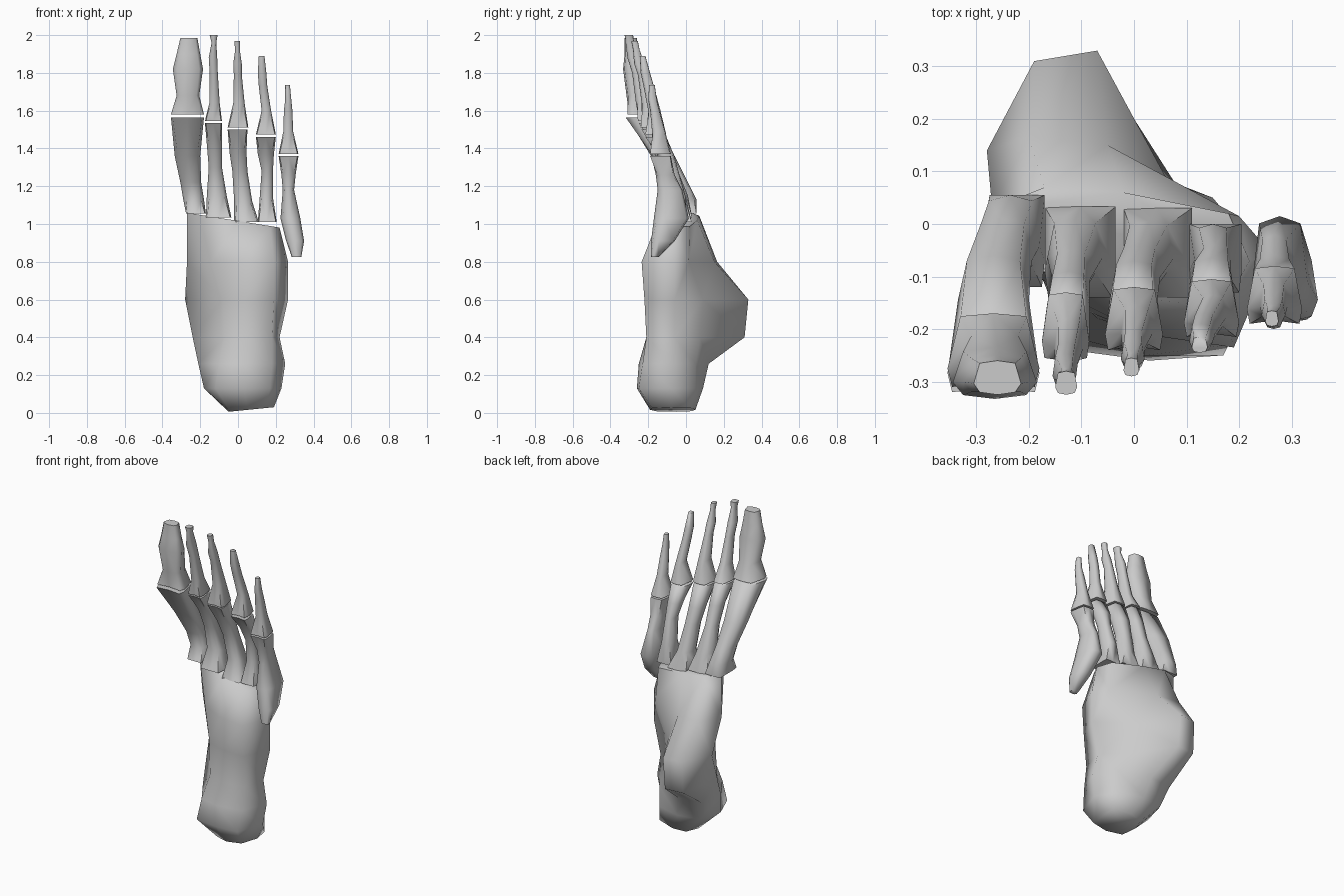
import bpy, bmesh, math


def loft(name, rings):
    """Skin a stack of equal-sized rings and cap both ends."""
    n = len(rings[0])
    bm = bmesh.new()
    grid = [[bm.verts.new(p) for p in ring] for ring in rings]
    sides = []
    for lo, hi in zip(grid, grid[1:]):
        for i in range(n):
            j = (i + 1) % n
            sides.append(bm.faces.new((lo[i], lo[j], hi[j], hi[i])))
    bm.faces.new(grid[0][::-1])
    bm.faces.new(grid[-1])
    bmesh.ops.triangulate(bm, faces=sides, quad_method='SHORT_EDGE')
    me = bpy.data.meshes.new(name)
    bm.to_mesh(me)
    bm.free()
    ob = bpy.data.objects.new(name, me)
    bpy.context.collection.objects.link(ob)
    bpy.ops.object.select_all(action='DESELECT')
    ob.select_set(True)
    bpy.context.view_layer.objects.active = ob
    bpy.ops.object.shade_smooth_by_angle(angle=math.radians(75))
    return ob


ROUND = [(-.75, -.85), (0, -1), (.75, -.85), (1, -.35), (.75, .85),
         (0, 1), (-.75, .85), (-1, -.35)]
JOINT = [(-.9, -1), (0, -.88), (.9, -1), (1, -.5), (.72, .92),
         (0, 1), (-.72, .92), (-1, -.5)]
BOXY = [(-.9, -1), (0, -1), (.9, -1), (1, -.4), (1, 1),
        (0, 1), (-1, 1), (-1, -.4)]


def bone(name, sections, first=JOINT, last=ROUND):
    """Sections: z, x left, x right, y front, y back; each a faceted ring."""
    rings = []
    for k, (z, x0, x1, y0, y1) in enumerate(sections):
        cx, cy, hx, hy = (x0 + x1) / 2, (y0 + y1) / 2, (x1 - x0) / 2, (y1 - y0) / 2
        shape = first if k == 0 else last if k == len(sections) - 1 else ROUND
        rings.append([(cx + u * hx, cy + v * hy, z) for u, v in shape])
    loft(name, rings)


# heel, ankle and midfoot block: height, tilt, outline
block = [
    (.015, .1, [(-.04, -.15), (.05, -.19), (.15, -.18), (.19, -.08),
                (.17, .02), (.06, .05), (-.02, .03), (-.05, -.05)]),
    (.13, 0, [(-.12, -.24), (.03, -.26), (.17, -.25), (.23, -.08),
              (.15, .05), (0, .09), (-.14, .06), (-.18, -.09)]),
    (.26, 0, [(-.10, -.22), (.02, -.25), (.18, -.23), (.25, -.07),
              (.15, .05), (-.03, .12), (-.18, .10), (-.21, -.05)]),
    (.40, 0, [(-.07, -.18), (.03, -.21), (.18, -.21), (.22, -.06),
              (.08, .075), (-.07, .31), (-.19, .30), (-.24, .03)]),
    (.60, 0, [(-.08, -.17), (.03, -.21), (.19, -.22), (.265, -.06),
              (.06, .09), (-.07, .33), (-.19, .31), (-.28, .14)]),
    (.80, 0, [(-.14, -.13), (.02, -.21), (.19, -.235), (.265, -.06),
              (.20, .015), (-.05, .15), (-.20, .165), (-.27, .03)]),
    (1.01, -.16, [(-.21, -.08), (0, -.14), (.17, -.16), (.22, -.07),
                  (.18, .02), (-.02, .06), (-.17, .07), (-.27, .03)]),
]
loft("heel_and_midfoot",
     [[(x, y, z + t * (x - .04)) for x, y in pts] for z, t, pts in block])

# long foot bones, inner to outer
bone("long_bone_1", [(1.055, -.275, -.17, -.12, .055), (1.13, -.29, -.18, -.09, .055),
                     (1.22, -.305, -.195, -.11, .01), (1.36, -.335, -.2, -.185, -.06),
                     (1.565, -.355, -.18, -.32, -.175)], BOXY, JOINT)
bone("long_bone_2", [(1.035, -.17, -.035, -.14, .033), (1.15, -.165, -.06, -.10, .01),
                     (1.3, -.155, -.085, -.135, -.05), (1.42, -.165, -.085, -.18, -.09),
                     (1.535, -.175, -.085, -.25, -.135)], BOXY, JOINT)
bone("long_bone_3", [(1.01, -.02, .11, -.14, .03), (1.12, -.02, .075, -.10, .005),
                     (1.28, -.03, .05, -.13, -.04), (1.38, -.045, .045, -.17, -.07),
                     (1.5, -.055, .05, -.235, -.12)], BOXY, JOINT)
bone("long_bone_4", [(1.01, .105, .205, -.13, 0), (1.14, .115, .185, -.10, 0),
                     (1.28, .125, .185, -.12, -.04), (1.37, .105, .19, -.155, -.065),
                     (1.46, .095, .2, -.215, -.11)], BOXY, JOINT)
bone("long_bone_5", [(.825, .285, .335, -.185, -.145), (.91, .255, .35, -.185, -.06),
                     (1.03, .225, .33, -.17, .015), (1.18, .237, .297, -.15, -.02),
                     (1.26, .23, .305, -.16, -.06), (1.36, .215, .32, -.19, -.08)],
     ROUND, JOINT)

# toes, inner to outer
bone("toe_1", [(1.58, -.355, -.18, -.31, -.17), (1.68, -.325, -.205, -.315, -.205),
               (1.82, -.345, -.185, -.333, -.235), (1.9, -.325, -.2, -.325, -.25),
               (1.985, -.305, -.215, -.325, -.26)])
bone("toe_2", [(1.545, -.175, -.085, -.255, -.13), (1.64, -.152, -.097, -.265, -.18),
               (1.8, -.15, -.107, -.285, -.225), (1.88, -.155, -.11, -.31, -.245),
               (1.96, -.14, -.115, -.32, -.275), (2.0, -.15, -.108, -.325, -.28)])
bone("toe_3", [(1.51, -.055, .055, -.24, -.12), (1.64, -.025, .035, -.235, -.155),
               (1.79, -.022, .02, -.255, -.2), (1.85, -.025, .02, -.275, -.22),
               (1.92, -.015, .01, -.28, -.245), (1.97, -.02, .01, -.29, -.255)])
bone("toe_4", [(1.475, .095, .2, -.215, -.105), (1.6, .125, .175, -.2, -.135),
               (1.73, .11, .155, -.225, -.17), (1.8, .105, .15, -.24, -.19),
               (1.89, .11, .14, -.245, -.215)])
bone("toe_5", [(1.37, .215, .32, -.19, -.08), (1.49, .24, .292, -.18, -.11),
               (1.6, .243, .288, -.19, -.14), (1.66, .25, .282, -.2, -.155),
               (1.735, .25, .275, -.195, -.165)])
